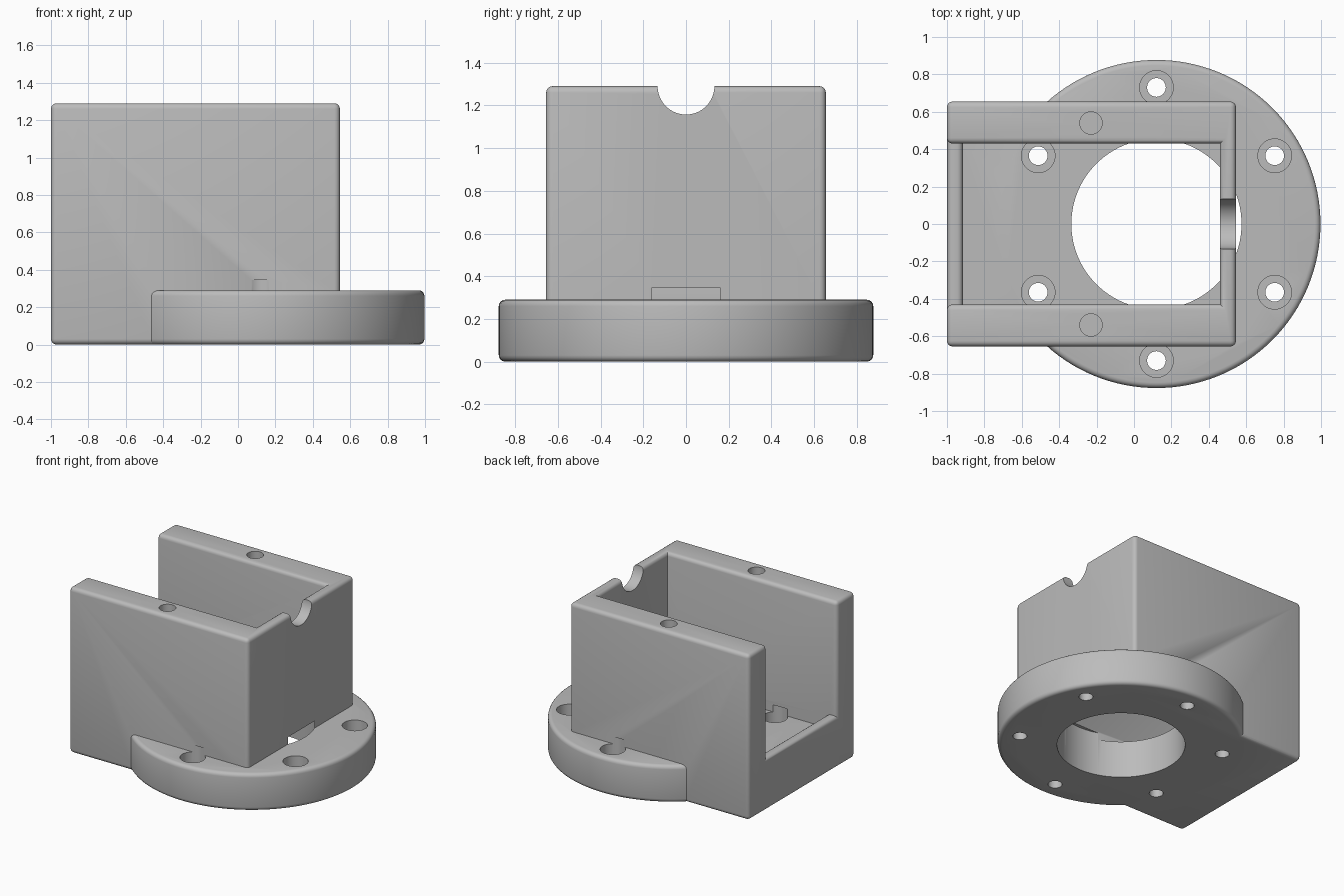
import bpy
import bmesh
import math
from mathutils import Matrix

cube = bpy.data.objects.get("Cube")
if cube:
    bpy.data.objects.remove(cube, do_unlink=True)

RIM = 0.03        # rounding of the outer edges
DISC_X = 0.12     # centre of the flange
FLOOR = 0.29      # flange thickness and pocket floor
TOP = 1.29

grey = bpy.data.materials.new("light_grey")
grey.use_nodes = True
colour = (0.5, 0.5, 0.5, 1)
grey.diffuse_color = colour
grey.node_tree.nodes["Principled BSDF"].inputs["Base Color"].default_value = colour


def make(name, bm):
    mesh = bpy.data.meshes.new(name)
    bm.to_mesh(mesh)
    bm.free()
    obj = bpy.data.objects.new(name, mesh)
    bpy.context.collection.objects.link(obj)
    mesh.materials.append(grey)
    return obj


def box(name, x0, x1, half_y, z0, z1):
    bm = bmesh.new()
    place = Matrix.Translation(((x0 + x1) / 2, 0, (z0 + z1) / 2))
    size = Matrix.Diagonal((x1 - x0, 2 * half_y, z1 - z0, 1))
    bmesh.ops.create_cube(bm, size=1, matrix=place @ size)
    return make(name, bm)


def cylinder(name, x, y, z0, z1, r, sides=48, along_x=False):
    bm = bmesh.new()
    place = Matrix.Translation((x, y, (z0 + z1) / 2))
    if along_x:
        place = place @ Matrix.Rotation(math.pi / 2, 4, "Y")
    bmesh.ops.create_cone(bm, cap_ends=True, segments=sides, radius1=r,
                          radius2=r, depth=z1 - z0, matrix=place)
    return make(name, bm)


def combine(target, tool, operation="DIFFERENCE"):
    mod = target.modifiers.new("combine", "BOOLEAN")
    mod.operation = operation
    mod.solver = "EXACT"
    mod.object = tool
    bpy.context.view_layer.update()
    evaluated = target.evaluated_get(bpy.context.evaluated_depsgraph_get())
    result = bpy.data.meshes.new_from_object(evaluated)
    target.modifiers.clear()
    target.data = result
    bpy.data.objects.remove(tool, do_unlink=True)


def round_edges(obj, rule):
    bm = bmesh.new()
    bm.from_mesh(obj.data)
    bmesh.ops.dissolve_limit(bm, angle_limit=0.01, verts=bm.verts, edges=bm.edges)
    edges = [e for e in bm.edges if e.is_convex and e.calc_face_angle(0) > 1 and rule(e)]
    bmesh.ops.bevel(bm, geom=edges, offset=RIM, segments=4, profile=0.5,
                    affect="EDGES", clamp_overlap=True)
    bm.to_mesh(obj.data)
    bm.free()


# Housing: block with an open pocket and a low lip at the open end
body = box("motor_bracket", -1, 0.545, 0.655, 0, TOP)
combine(body, box("pocket", -0.915, 0.46, 0.43, FLOOR, 2))
combine(body, box("opening", -1.5, -0.8, 0.43, 0.40, 2))
round_edges(body, lambda e: True)

# Round flange
flange = cylinder("flange", DISC_X, 0, 0, FLOOR, 0.877, 128)
round_edges(flange, lambda e: True)
combine(body, flange, "UNION")

# Central bore, just cutting into the foot of the walls
combine(body, cylinder("bore", DISC_X, 0, -0.5, 0.345, 0.455, 96))

# Six counterbored screw holes
for i in range(6):
    a = math.radians(30 + 60 * i)
    x, y = DISC_X + 0.73 * math.cos(a), 0.73 * math.sin(a)
    combine(body, cylinder("screw_hole", x, y, -0.5, 0.2, 0.05, 32))
    combine(body, cylinder("counterbore", x, y, 0.145, 0.345, 0.09, 40))

# Blind holes in the tops of the side walls
for side in (-1, 1):
    combine(body, cylinder("wall_hole", -0.23, side * 0.54, 0.8, 1.6, 0.06, 32))

# Half-round cable notch in the end wall
combine(body, cylinder("notch", 0.5, 0, TOP - 0.2, TOP + 0.2, 0.133, 64, True))

bpy.ops.object.select_all(action="DESELECT")
body.select_set(True)
bpy.context.view_layer.objects.active = body
bpy.ops.object.shade_smooth_by_angle(angle=math.radians(32))
